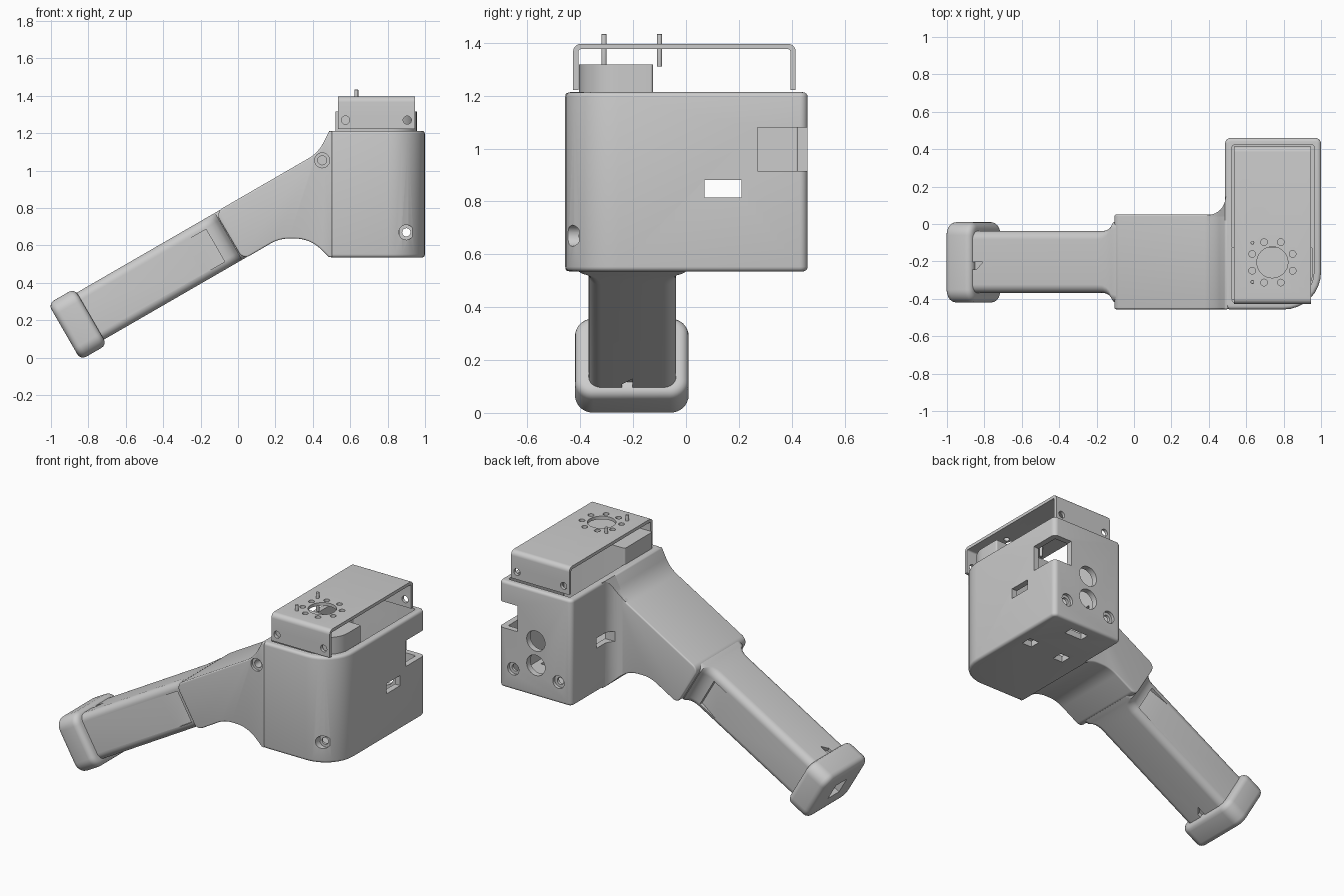
import bpy, bmesh
from math import sin, cos, tan, pi, radians
from mathutils import Vector

if "Cube" in bpy.data.objects:
    bpy.data.objects.remove(bpy.data.objects["Cube"])

# Frames: plan (xy), side (xz), end (yz) and the 30-degree handle frame
D = Vector((cos(radians(30)), 0, sin(radians(30))))
N = Vector((-D.z, 0, D.x))
Y = Vector((0, 1, 0))
def XY(a, b, c): return Vector((a, b, c))
def XZ(a, b, c): return Vector((a, c, b))
def YZ(a, b, c): return Vector((c, a, b))
def NY(a, b, c): return N * a + Y * b + D * c
def UY(a, b, c): return D * a + Y * b + N * c
def UN(a, b, c): return D * a + N * b + Y * c

def rounded(pts, seg=8):
    """Polygon from (x, y, radius) corners, each filleted."""
    out = []
    for i, (x, y, r) in enumerate(pts):
        p = Vector((x, y))
        if not r:
            out.append(p)
            continue
        a = (Vector(pts[i - 1][:2]) - p).normalized()
        b = (Vector(pts[(i + 1) % len(pts)][:2]) - p).normalized()
        half = a.angle(b) / 2
        c = p + (a + b).normalized() * r / sin(half)
        s, e = p + a * r / tan(half) - c, p + b * r / tan(half) - c
        sweep = s.angle(e)
        for k in range(seg + 1):
            t = k / seg
            out.append(c + (s * sin((1 - t) * sweep) + e * sin(t * sweep)) / sin(sweep))
    return out

def rect(a0, a1, b0, b1, r=0):
    return rounded([(a0, b0, r), (a1, b0, r), (a1, b1, r), (a0, b1, r)])

def circle(a, b, r, n=32):
    return [Vector((a + r * cos(2 * pi * i / n), b + r * sin(2 * pi * i / n))) for i in range(n)]

def apply(ob, mod):
    bpy.context.view_layer.objects.active = ob
    bpy.ops.object.modifier_apply(modifier=mod.name)

def loft(name, rings):
    bm = bmesh.new()
    vs = [[bm.verts.new(p) for p in ring] for ring in rings]
    n = len(vs[0])
    for r0, r1 in zip(vs, vs[1:]):
        for i in range(n):
            bm.faces.new((r0[i], r0[(i + 1) % n], r1[(i + 1) % n], r1[i]))
    bm.faces.new(vs[0][::-1])
    bm.faces.new(vs[-1])
    bmesh.ops.recalc_face_normals(bm, faces=bm.faces)
    me = bpy.data.meshes.new(name)
    bm.to_mesh(me)
    bm.free()
    ob = bpy.data.objects.new(name, me)
    bpy.context.collection.objects.link(ob)
    return ob

def prism(name, pts, lo, hi, frame, bevel=0):
    ob = loft(name, [[frame(p[0], p[1], c) for p in pts] for c in (lo, hi)])
    if bevel:
        m = ob.modifiers.new("Bevel", 'BEVEL')
        m.width, m.segments, m.limit_method, m.angle_limit = bevel, 4, 'ANGLE', radians(40)
        apply(ob, m)
    return ob

def boolean(ob, pts, lo, hi, frame, op='DIFFERENCE'):
    tool = prism("cutter", pts, lo, hi, frame)
    m = ob.modifiers.new("Cut", 'BOOLEAN')
    m.operation, m.solver, m.object = op, 'EXACT', tool
    apply(ob, m)
    bpy.data.objects.remove(tool)

# Head: open-topped box with one large rounded corner
head = prism("head_shell", rounded([(.487, -.457, .03), (1, -.457, .2), (1, .46, .03), (.487, .46, .03)]),
             .535, 1.213, XY, .018)
boolean(head, rounded([(.525, -.417, .01), (.962, -.417, .16), (.962, .422, .01), (.525, .422, .01)]),
        .575, 1.4, XY)
boolean(head, rect(.87, 1.1, .27, .6), .915, 1.08, XY)          # corner window
boolean(head, rect(.07, .21, .815, .88), .3, 1.1, YZ)           # slot through both sides
for x0, x1, y0, y1 in ((.855, .925, .075, .145), (.6, .67, .055, .125), (.685, .81, .33, .39)):
    boolean(head, rect(x0, x1, y0, y1), .5, .6, XY)             # floor slots
for z in (.89, .735):
    boolean(head, circle(.74, z, .065), .4, .5, XZ)             # round ports
for x in (.9, .58):
    boolean(head, circle(x, .67, .04), .44, .5, XZ)             # screw counterbores
    boolean(head, circle(x, .67, .022), .4, .5, XZ)
boolean(head, circle(.9, .67, .04), -.5, -.405, XZ)
boolean(head, circle(.9, .67, .022), -.5, -.35, XZ)

# Arm: sloped neck joining the head
arm_profile = rounded([(-.122, .777, .045), (.43, 1.096, .2), (.487, 1.211, 0), (.505, 1.211, 0),
                       (.505, .537, 0), (.487, .537, 0), (.385, .637, .2), (.22, .637, .2),
                       (.027, .524, .04)])
arm = prism("arm", arm_profile, -.456, .05, XZ, .025)
boolean(arm, circle(.45, 1.055, .04), -.5, -.44, XZ)
boolean(arm, circle(.45, 1.055, .024), -.5, -.38, XZ)

# Concave blend between arm and head
blend_plan = [(.505, .02), (.505, .145), (.489, .145)] + [
    (.394 + .095 * cos(t * pi / 16), .143 - .095 * sin(t * pi / 16)) for t in range(9)] + [(.394, .02)]
blend = prism("arm_blend", blend_plan, .4, 1.3, XY)
boolean(blend, arm_profile, -.1, .3, XZ, 'INTERSECT')
boolean(blend, rect(.07, .21, .815, .88), .3, 1.1, YZ)

# Handle: rounded bar flaring into the arm
MID = -.203
stations = [(-.62, .165), (.2, .165), (.225, .168), (.25, .178), (.268, .194), (.28, .215), (.31, .222)]
handle = loft("handle", [[NY(p.x, p.y, u) for p in rect(.442, .732, MID - w, MID + w, .045)]
                         for u, w in stations])
for s in (-1, 1):
    face = MID + s * .165
    boolean(handle, [(.06, face), (.06, face + s * .04), (.195, face + s * .04), (.195, face - s * .025)],
            .48, .68, UY)                                       # thumb recess
for lo, hi in ((.40, .465), (.71, .78)):
    boolean(handle, [(-.58, MID), (-.51, MID), (-.55, MID - .04), (-.58, MID - .04)], lo, hi, UY)

# Handle end cap with a square cable hole
cap = prism("handle_cap", rect(.41, .757, -.42, .01, .07), -.735, -.572, NY, .035)
boolean(cap, rect(.53, .64, MID - .055, MID + .055), -.8, -.64, NY)

# Drive block inside the head
prism("drive_block", rounded([(.52, -.404, .01), (.957, -.404, .15), (.957, -.125, .01), (.52, -.125, .01)]),
      .86, 1.317, XY)

# U-shaped bracket with mounting holes
bracket = prism("bracket", rounded([
    (-.427, 1.222, 0), (-.427, 1.396, .03), (.415, 1.396, .03), (.415, 1.222, 0),
    (.395, 1.222, 0), (.395, 1.376, .01), (-.407, 1.376, .01), (-.407, 1.222, 0)]), .535, .947, YZ)
for x in (.575, .905):
    boolean(bracket, circle(x, 1.27, .022), -.6, .6, XZ)
boolean(bracket, circle(.74, -.205, .083), 1.3, 1.5, XY)
for i in range(8):
    a = (i + .5) * pi / 4
    boolean(bracket, circle(.74 + .117 * cos(a), -.205 + .117 * sin(a), .018, 16), 1.3, 1.5, XY)

# Locating pins
for i, y in enumerate((-.1, -.31)):
    prism(f"pin_{i + 1}", circle(.633, y, .01, 16), 1.31, 1.433, XY, .003)

for ob in bpy.context.scene.objects:
    ob.select_set(True)
bpy.context.view_layer.objects.active = head
bpy.ops.object.shade_smooth_by_angle(angle=radians(30))
